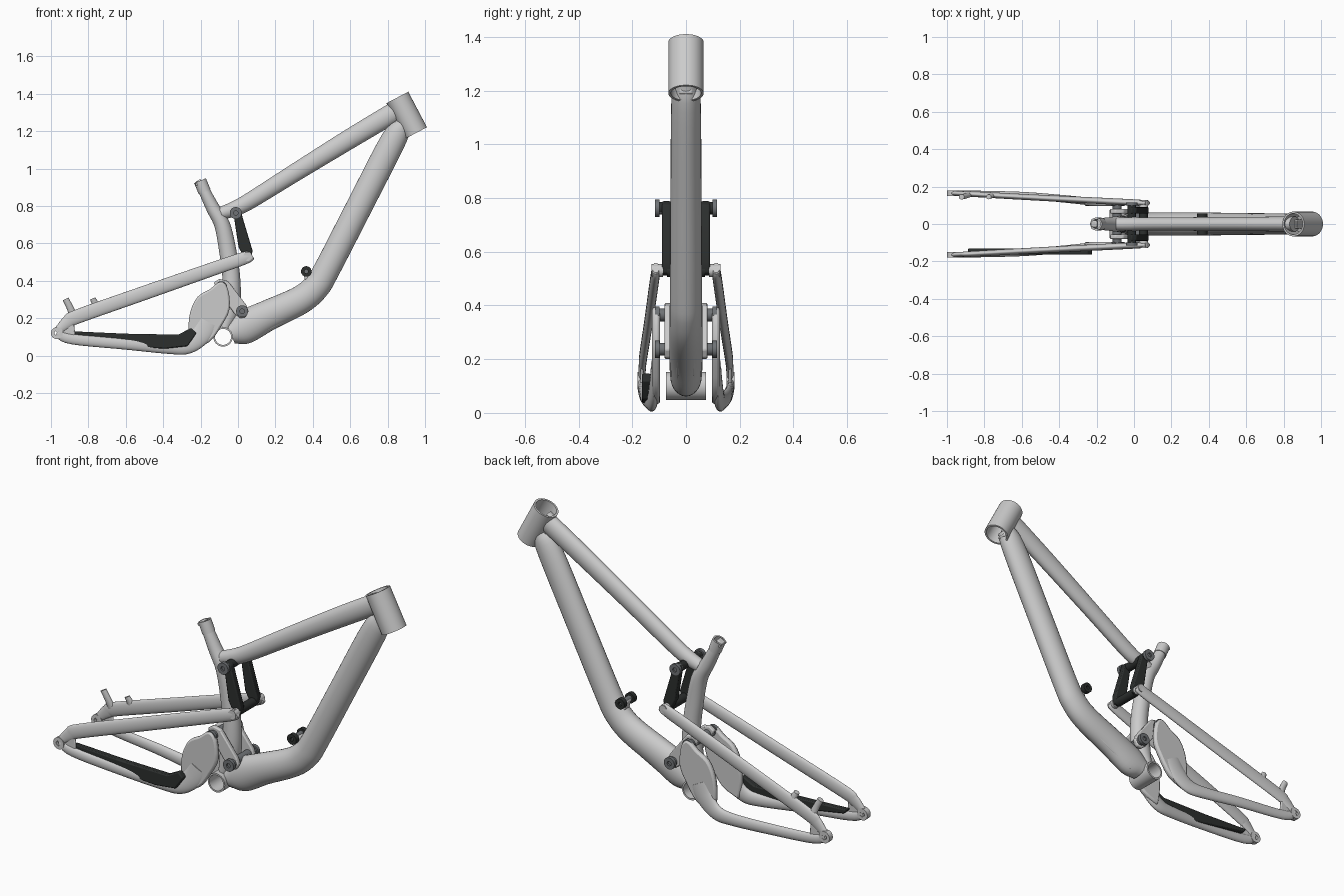
import bpy, bmesh
from math import cos, sin, pi
from mathutils import Vector


def material(name, c):
    m = bpy.data.materials.new(name)
    m.diffuse_color = (*c, 1)
    return m


BLACK = material("black_plastic", (0.025, 0.028, 0.027))
DARK = material("dark_metal", (0.16, 0.17, 0.18))


def finish(bm, name, mat=None, bevel=0):
    bmesh.ops.recalc_face_normals(bm, faces=bm.faces)
    me = bpy.data.meshes.new(name)
    bm.to_mesh(me)
    bm.free()
    ob = bpy.data.objects.new(name, me)
    bpy.context.collection.objects.link(ob)
    if mat:
        me.materials.append(mat)
    if bevel:
        b = ob.modifiers.new("bevel", 'BEVEL')
        b.width, b.segments = bevel, 2
    bpy.ops.object.select_all(action='DESELECT')
    ob.select_set(True)
    bpy.context.view_layer.objects.active = ob
    bpy.ops.object.shade_smooth_by_angle(angle=0.6)
    return ob


def spline(pts, n):
    """Catmull-Rom through tuples of any length."""
    p = [Vector(q) for q in pts]
    p = [2 * p[0] - p[1]] + p + [2 * p[-1] - p[-2]]
    out = []
    for i in range(1, len(p) - 2):
        a, b, c, d = p[i - 1:i + 3]
        for k in range(n):
            t = k / n
            out.append(0.5 * (2 * b + (c - a) * t + (2 * a - 5 * b + 4 * c - d) * t * t
                              + (3 * b - a - 3 * c + d) * t ** 3))
    return out + [p[-2]]


def tube(name, pts, mat=None, n=5, sides=28):
    """Oval tube; each point is (x, y, z, in-plane radius, lateral radius)."""
    s = spline(pts, n)
    bm = bmesh.new()
    rings = []
    for i, q in enumerate(s):
        t = Vector(s[min(i + 1, len(s) - 1)][:3]) - Vector(s[max(i - 1, 0)][:3])
        t.y = 0
        up = t.normalized().cross(Vector((0, 1, 0)))
        rings.append([bm.verts.new(Vector(q[:3]) + up * q[3] * cos(2 * pi * k / sides)
                      + Vector((0, 1, 0)) * q[4] * sin(2 * pi * k / sides)) for k in range(sides)])
    for a, b in zip(rings, rings[1:]):
        for k in range(sides):
            bm.faces.new((a[k], a[k - 1], b[k - 1], b[k]))
    bm.faces.new(rings[0])
    bm.faces.new(rings[-1])
    return finish(bm, name, mat)


def pipe(name, a, b, ro, ri=0, mat=None, sides=32):
    """Straight round tube from a to b, hollow when ri > 0."""
    a, b = Vector(a), Vector(b)
    rot = (b - a).to_track_quat('Z', 'Y')
    bm = bmesh.new()

    def ring(c, r):
        return [bm.verts.new(c + rot @ Vector((r * cos(2 * pi * k / sides), r * sin(2 * pi * k / sides), 0)))
                for k in range(sides)]
    loops = [ring(a, ro), ring(b, ro)]
    if ri:
        loops += [ring(b, ri), ring(a, ri)]
        pairs = list(zip(loops, loops[1:] + loops[:1]))
    else:
        pairs = [(loops[0], loops[1])]
        bm.faces.new(loops[0])
        bm.faces.new(loops[1])
    for p, q in pairs:
        for k in range(sides):
            bm.faces.new((p[k], p[k - 1], q[k - 1], q[k]))
    return finish(bm, name, mat)


def plate(name, xz, y0, y1, mat=None, bevel=0.006, smooth=0):
    """Side-view outline extruded across y."""
    if smooth:
        xz = [tuple(v) for v in spline(xz + xz[:1], smooth)[:-1]]
    bm = bmesh.new()
    f = bm.faces.new([bm.verts.new((x, y0, z)) for x, z in xz])
    r = bmesh.ops.extrude_face_region(bm, geom=[f])
    bmesh.ops.translate(bm, vec=(0, y1 - y0, 0),
                        verts=[v for v in r['geom'] if isinstance(v, bmesh.types.BMVert)])
    return finish(bm, name, mat, bevel)


# Front triangle
pipe("head_tube", (0.852, 0, 1.38), (0.952, 0, 1.19), 0.066, 0.056, sides=48)
tube("top_tube", [(0.86, 0, 1.315, .055, .04), (0.6, 0, 1.16, .053, .038), (0.3, 0, 0.975, .048, .036),
                  (0.06, 0, 0.825, .044, .036), (-0.02, 0, 0.785, .04, .036), (-0.09, 0, 0.76, .035, .034)])
tube("down_tube", [(0.885, 0, 1.24, .045, .045), (0.83, 0, 1.15, .068, .055), (0.65, 0, 0.8, .07, .058),
                   (0.475, 0, 0.46, .07, .06), (0.415, 0, 0.365, .073, .061), (0.33, 0, 0.295, .076, .062),
                   (0.16, 0, 0.215, .082, .062), (0.03, 0, 0.15, .09, .06), (-0.04, 0, 0.12, .06, .055)])
tube("seat_tube", [(-0.185, 0, 0.89, .03, .03), (-0.135, 0, 0.79, .036, .036), (-0.085, 0, 0.7, .042, .042),
                   (-0.055, 0, 0.56, .046, .042), (-0.035, 0, 0.4, .048, .045),
                   (-0.045, 0, 0.25, .055, .05), (-0.07, 0, 0.15, .035, .05)])
pipe("bottom_bracket_shell", (-0.08, -0.075, 0.1), (-0.08, 0.075, 0.1), 0.052, 0.043)
plate("head_gusset", [(0.8, 1.27), (0.87, 1.32), (0.92, 1.19), (0.86, 1.17), (0.845, 1.24)], -0.025, 0.025)
plate("down_tube_guard", [(0.05, 0.075), (0.33, 0.222), (0.37, 0.262), (0.36, 0.28), (0.05, 0.12)], -0.035, 0.035)

# Seat clamp
pipe("seat_clamp", (-0.203, 0, 0.935), (-0.178, 0, 0.875), 0.034, 0.025)
plate("clamp_ears", [(-0.232, 0.925), (-0.2, 0.945), (-0.19, 0.915), (-0.22, 0.89)], -0.018, 0.018)
pipe("clamp_bolt", (-0.218, -0.026, 0.918), (-0.218, 0.026, 0.918), 0.01)

# Shock mount on the down tube
plate("shock_lug", [(0.345, 0.455), (0.385, 0.46), (0.43, 0.4), (0.37, 0.36)], -0.022, 0.022)
pipe("shock_axle", (0.365, -0.04, 0.45), (0.365, 0.04, 0.45), 0.016, mat=DARK)

# Cross axles of the linkage
UP, LOW_A, LOW_B, STAY = (-0.012, 0.762), (-0.09, 0.365), (0.022, 0.237), (0.05, 0.53)
for name, (x, z), w, r, m in (("rocker_axle", UP, .1, .024, BLACK), ("rocker_bridge", STAY, .07, .024, BLACK),
                              ("rear_link_axle", LOW_A, .1, .024, DARK), ("front_link_axle", LOW_B, .1, .024, DARK)):
    pipe(name, (x, -w, z), (x, w, z), r, mat=m)

for s, side in ((-1, "right"), (1, "left")):
    # Linkage plates and bolt heads
    plate("rocker_" + side, [(-0.035, 0.775), (-0.012, 0.79), (0.015, 0.775), (0.03, 0.72), (0.078, 0.56),
                             (0.07, 0.52), (0.04, 0.51), (0.003, 0.58), (-0.02, 0.73)], s * .055, s * .09, BLACK)
    plate("lower_link_" + side, [(-0.13, 0.39), (-0.1, 0.41), (-0.055, 0.4), (0.045, 0.27), (0.057, 0.235),
                                 (0.04, 0.205), (0.01, 0.2), (-0.02, 0.225), (-0.1, 0.335)], s * .055, s * .08)
    for n, (x, z) in (("rocker", UP), ("rear_link", LOW_A), ("front_link", LOW_B)):
        pipe(n + "_bolt_" + side, (x, s * .098, z), (x, s * .116, z), .032, .012, DARK)
        pipe(n + "_bolt_core_" + side, (x, s * .075, z), (x, s * .107, z), .024, mat=DARK)
    pipe("shock_knob_" + side, (0.365, s * .03, 0.45), (0.365, s * .055, 0.45), .028, .01, BLACK)

    # Seat stay
    tube("seat_stay_" + side, [(0.072, s * .112, 0.54, .022, .013), (0.045, s * .113, 0.525, .033, .016),
                               (-0.1, s * .12, 0.475, .036, .017), (-0.5, s * .14, 0.335, .038, .016),
                               (-0.85, s * .159, 0.212, .038, .015), (-0.91, s * .162, 0.18, .034, .014),
                               (-0.97, s * .165, 0.125, .02, .013)])
    pipe("stay_pivot_" + side, (0.052, s * .085, 0.53), (0.052, s * .128, 0.53), .024)

    # Chain stay with the tall yoke plate
    tube("chain_stay_" + side, [(-0.97, s * .166, 0.12, .02, .013), (-0.89, s * .164, 0.088, .027, .015),
                                (-0.6, s * .154, 0.062, .03, .018), (-0.37, s * .134, 0.043, .034, .02),
                                (-0.27, s * .124, 0.052, .043, .02), (-0.2, s * .118, 0.11, .055, .018),
                                (-0.16, s * .114, 0.18, .06, .016)])
    plate("yoke_" + side, [(-0.25, 0.03), (-0.15, 0.075), (-0.085, 0.165), (-0.045, 0.25), (-0.055, 0.36),
                           (-0.095, 0.395), (-0.15, 0.355), (-0.215, 0.315), (-0.255, 0.235), (-0.265, 0.13)],
          s * .096, s * .126, bevel=0.01, smooth=3)
    pipe("dropout_" + side, (-0.968, s * .15, 0.12), (-0.968, s * .18, 0.12), .032, .014)
    plate("dropout_web_" + side, [(-0.945, 0.125), (-0.91, 0.18), (-0.875, 0.165), (-0.87, 0.1), (-0.94, 0.105)],
          s * .158, s * .17)

# Chain guard on the drive side only
plate("chain_guard", [(-0.89, 0.13), (-0.6, 0.117), (-0.32, 0.112), (-0.25, 0.148), (-0.222, 0.12),
                      (-0.27, 0.05), (-0.39, 0.037), (-0.52, 0.045), (-0.87, 0.105)], -0.164, -0.13, BLACK)

# Brake mounts on the left seat stay
tube("brake_mount_rear", [(-0.88, 0.158, 0.21, .022, .014), (-0.9, 0.15, 0.26, .018, .014),
                          (-0.922, 0.145, 0.303, .017, .014)], sides=16)
tube("brake_mount_front", [(-0.755, 0.154, 0.25, .022, .012), (-0.765, 0.15, 0.28, .018, .013),
                           (-0.777, 0.145, 0.305, .015, .013)], sides=16)
